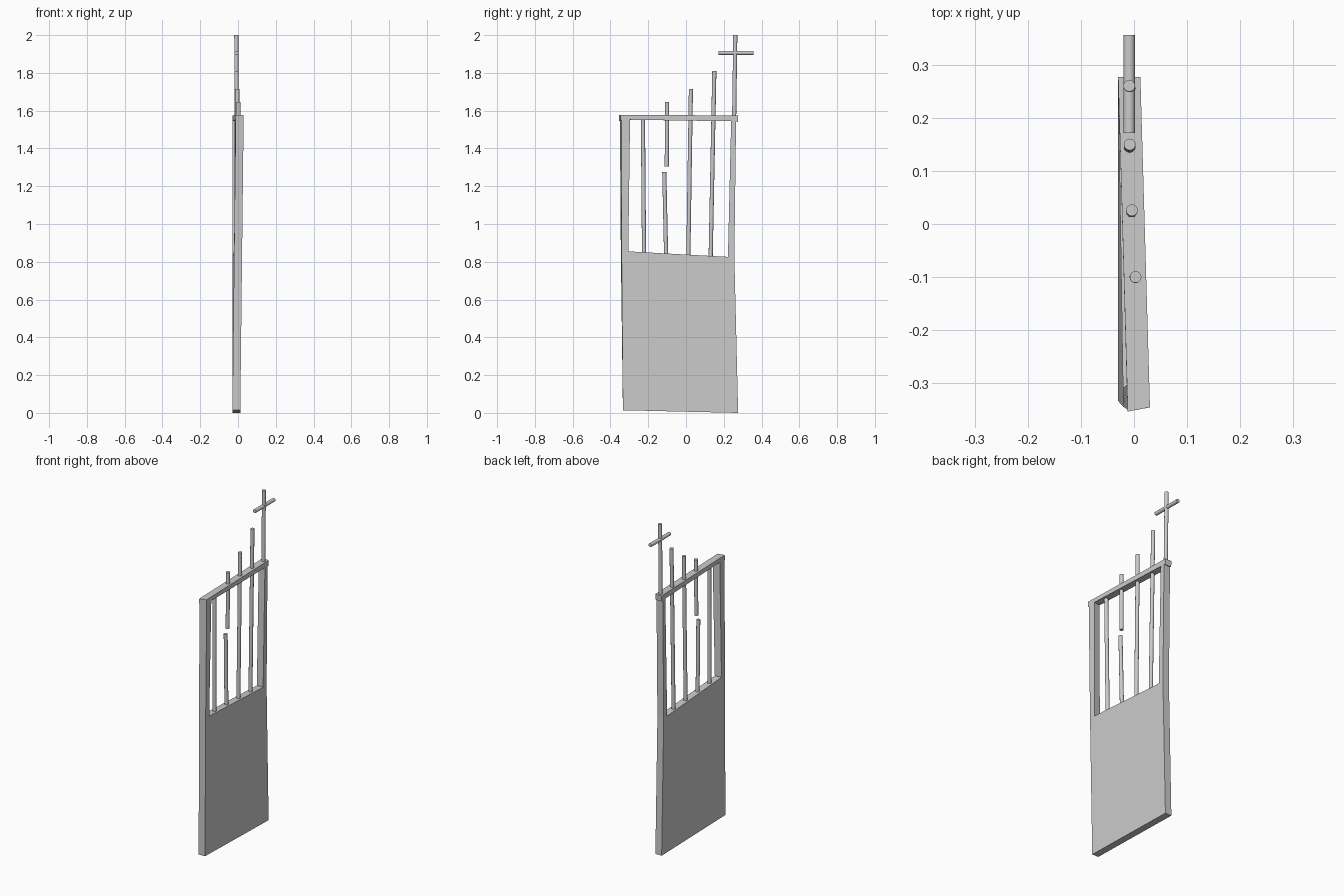
import bpy, bmesh
from mathutils import Vector

cube = bpy.data.objects.get("Cube")
if cube:
    bpy.data.objects.remove(cube)

grey = bpy.data.materials.new("plain grey")
grey.use_nodes = True
COLOUR = (0.6, 0.6, 0.6, 1)
grey.diffuse_color = COLOUR
grey.node_tree.nodes["Principled BSDF"].inputs["Base Color"].default_value = COLOUR

THICK = 0.042
HEIGHT = 1.577


def add_object(name, bm):
    bmesh.ops.recalc_face_normals(bm, faces=bm.faces)
    mesh = bpy.data.meshes.new(name)
    bm.to_mesh(mesh)
    bm.free()
    mesh.materials.append(grey)
    obj = bpy.data.objects.new(name, mesh)
    bpy.context.collection.objects.link(obj)
    return obj


def side_x(y, z):
    """The gate is slightly twisted: its upper front corner leans to +x."""
    return -0.03 + 0.018 * (0.28 - y) / 0.63 * z / HEIGHT


# Gate leaf: solid lower panel, two posts and a top rail around an opening
outline = {
    "foot_f": (-0.334, 0.014), "foot_b": (0.276, 0.0),
    "mid_f": (-0.345, 0.855), "mid_b": (0.256, 0.825),
    "sill_f": (-0.31, 0.855), "sill_b": (0.222, 0.826),
    "neck_f": (-0.35, 1.55), "neck_b": (0.265, 1.544),
    "head_f": (-0.304, 1.552), "head_b": (0.239, 1.544),
    "end_f": (-0.354, 1.546), "end_b": (0.274, 1.54),
    "top_f": (-0.354, 1.577), "top_b": (0.277, 1.575),
}
regions = [
    "foot_f foot_b mid_b sill_b sill_f mid_f",
    "mid_f sill_f head_f neck_f",
    "sill_b mid_b neck_b head_b",
    "end_f neck_f head_f head_b neck_b end_b top_b top_f",
]
bm = bmesh.new()
corner = {k: bm.verts.new((side_x(y, z), y, z)) for k, (y, z) in outline.items()}
faces = [bm.faces.new([corner[k] for k in r.split()]) for r in regions]
moved = bmesh.ops.extrude_face_region(bm, geom=faces, use_keep_orig=True)["geom"]
for v in moved:
    if isinstance(v, bmesh.types.BMVert):
        skew = 0.008 * v.co.z / HEIGHT if v.co.y < -0.2 else 0
        v.co += Vector((THICK, skew, 0))
add_object("gate_leaf", bm)


def rod(name, start, end, radius=0.011):
    a, b = Vector(start), Vector(end)
    bm = bmesh.new()
    bmesh.ops.create_cone(bm, cap_ends=True, segments=20, radius1=radius,
                          radius2=radius, depth=(b - a).length)
    turn = (b - a).to_track_quat('Z', 'Y')
    for v in bm.verts:
        v.co = turn @ v.co + (a + b) / 2
    for f in bm.faces:
        f.smooth = len(f.verts) == 4
    add_object(name, bm)


# Upright bars, one of them broken in two
rod("bar_front", (-0.002, -0.222, 0.82), (0.003, -0.228, 1.56))
rod("bar_broken_lower", (-0.004, -0.105, 0.82), (-0.002, -0.115, 1.275))
rod("bar_broken_upper", (0.002, -0.102, 1.305), (0.003, -0.1, 1.645))
rod("bar_middle", (-0.006, 0.012, 0.81), (-0.004, 0.026, 1.715))
rod("bar_back", (-0.008, 0.13, 0.8), (-0.008, 0.15, 1.81))

# Cross on the back post
rod("cross_upright", (-0.008, 0.254, 1.5), (-0.009, 0.261, 2.0))
rod("cross_arm", (-0.009, 0.172, 1.906), (-0.009, 0.357, 1.906))
